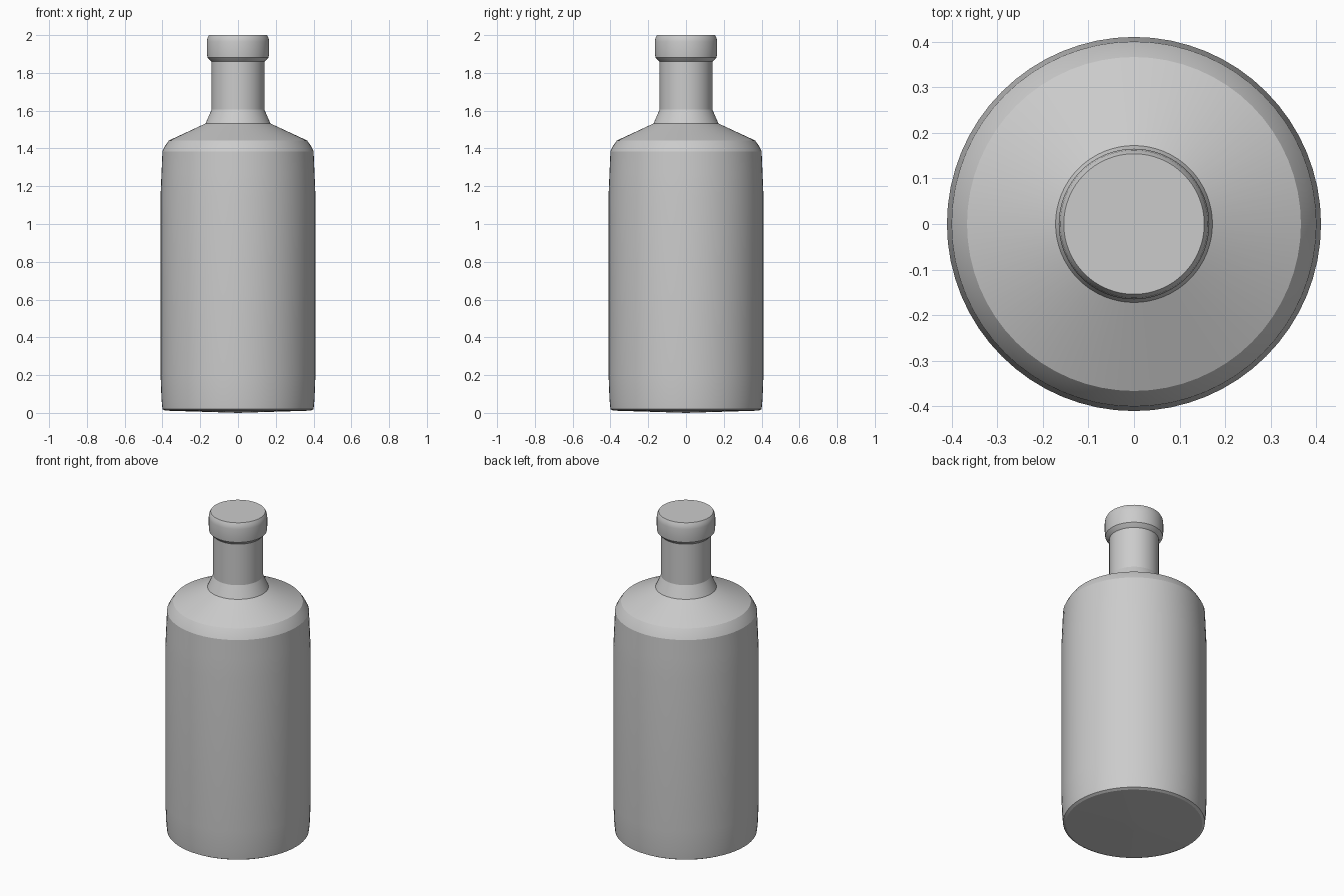
import bpy, bmesh, math
from mathutils import Vector

cube = bpy.data.objects.get("Cube")
if cube:
    bpy.data.objects.remove(cube, do_unlink=True)

SIDES = 64

grey = bpy.data.materials.new("plain_grey")
grey.use_nodes = True
colour = (0.6, 0.6, 0.6, 1)
grey.diffuse_color = colour
grey.node_tree.nodes["Principled BSDF"].inputs["Base Color"].default_value = colour


def lathe(name, profile):
    """Revolve (radius, height) points about z into a closed, smooth-shaded solid."""
    bm = bmesh.new()
    verts = [bm.verts.new((r, 0, z)) for r, z in profile]
    edges = [bm.edges.new(pair) for pair in zip(verts, verts[1:])]
    bmesh.ops.spin(bm, geom=verts + edges, cent=(0, 0, 0), axis=(0, 0, 1),
                   angle=math.tau, steps=SIDES, use_merge=False)
    bmesh.ops.remove_doubles(bm, verts=bm.verts[:], dist=0.0001)
    bmesh.ops.recalc_face_normals(bm, faces=bm.faces[:])
    mesh = bpy.data.meshes.new(name)
    bm.to_mesh(mesh)
    bm.free()
    mesh.materials.append(grey)
    obj = bpy.data.objects.new(name, mesh)
    bpy.context.collection.objects.link(obj)
    bpy.ops.object.select_all(action='DESELECT')
    obj.select_set(True)
    bpy.context.view_layer.objects.active = obj
    bpy.ops.object.shade_smooth_by_angle(angle=math.radians(20))
    return obj


# Whole bottle as one turned form
base = [(0, 0), (0.06, 0.002), (0.385, 0.012), (0.4, 0.02)]
body = [(0.405, 0.07), (0.41, 0.2), (0.41, 1.15), (0.405, 1.27), (0.4, 1.385)]
shoulder = [(0.385, 1.415), (0.366, 1.442), (0.172, 1.532)]
neck = [(0.14, 1.605), (0.14, 1.86)]
lip = [(0.146, 1.865), (0.162, 1.882), (0.165, 1.91), (0.165, 1.965),
       (0.162, 1.985), (0.154, 2.0), (0, 2.0)]
lathe("bottle", base + body + shoulder + neck + lip)
